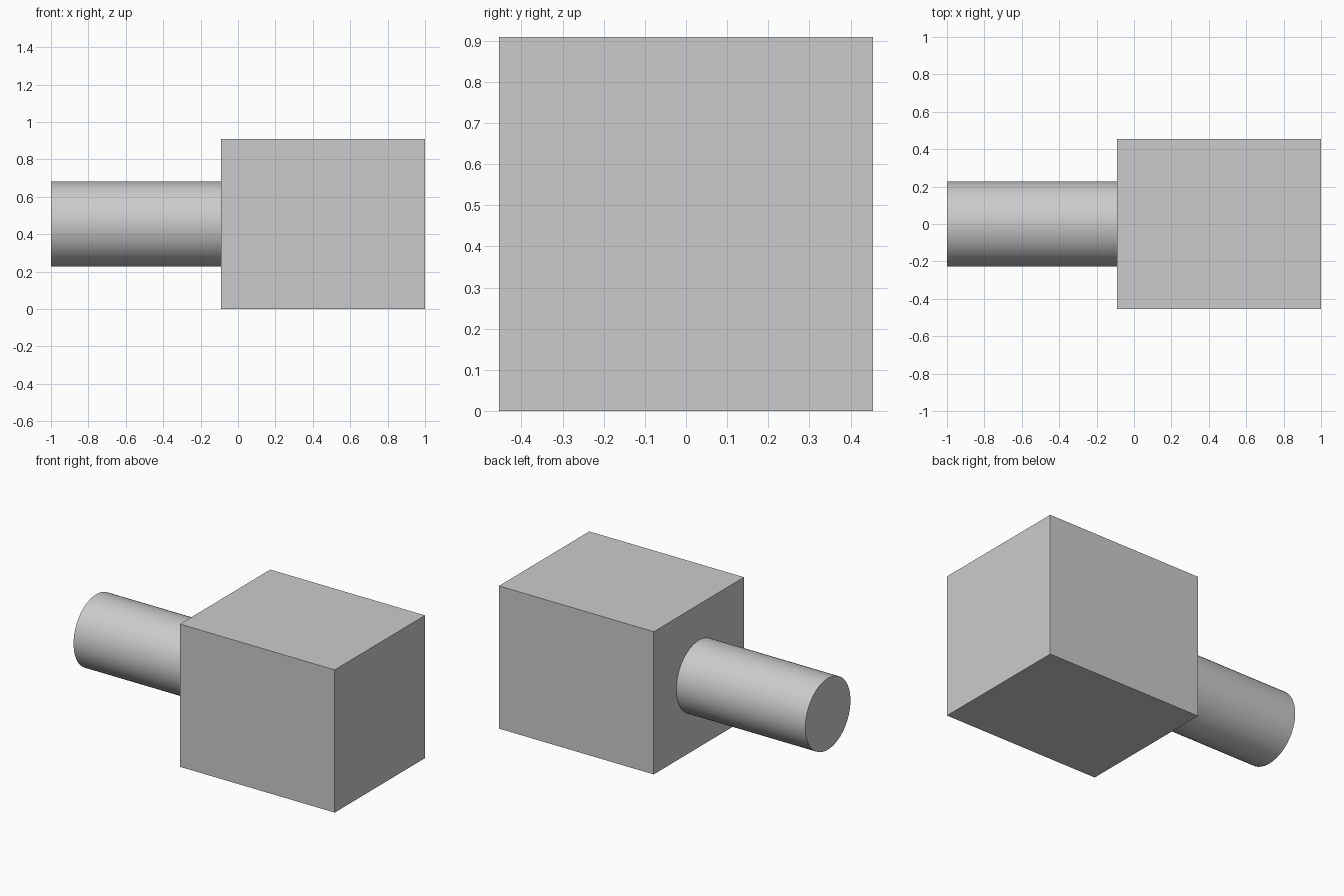
import bpy
import math

cube = bpy.data.objects.get("Cube")
if cube:
    bpy.data.objects.remove(cube, do_unlink=True)

# Single light grey material
grey = bpy.data.materials.new("light_grey")
grey.use_nodes = True
colour = (0.6, 0.6, 0.6, 1)
grey.diffuse_color = colour
grey.node_tree.nodes["Principled BSDF"].inputs["Base Color"].default_value = colour

HALF = 1 / 2.2      # half the block's height and depth
JOINT = -0.2 * HALF  # where the shaft meets the block

# Block body
bpy.ops.mesh.primitive_cube_add(size=1, location=((1 + JOINT) / 2, 0, HALF))
block = bpy.context.object
block.name = "block"
block.scale = (1 - JOINT, 2 * HALF, 2 * HALF)
bpy.ops.object.transform_apply(location=False, rotation=False, scale=True)
block.data.materials.append(grey)

# Round shaft on the right side
bpy.ops.mesh.primitive_cylinder_add(
    vertices=64, radius=HALF / 2, depth=JOINT + 1,
    location=((JOINT - 1) / 2, 0, HALF), rotation=(0, math.pi / 2, 0))
shaft = bpy.context.object
shaft.name = "shaft"
shaft.data.materials.append(grey)
bpy.ops.object.shade_smooth_by_angle(angle=math.radians(30))
